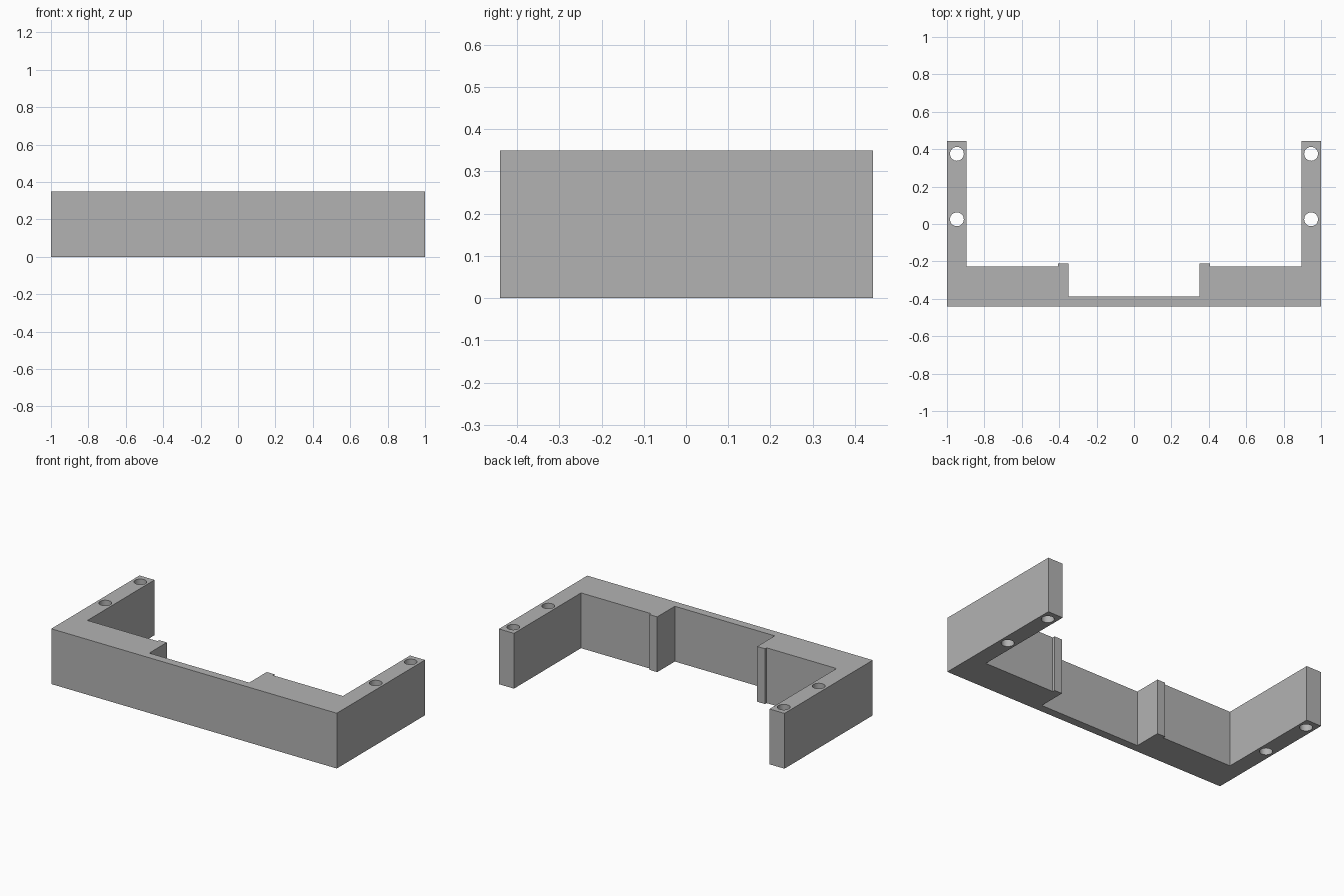
import bpy
import bmesh
from mathutils import Matrix

cube = bpy.data.objects.get("Cube")
if cube:
    bpy.data.objects.remove(cube, do_unlink=True)

HEIGHT = 0.35
HOLE_RADIUS = 0.037

grey = bpy.data.materials.new("plain grey")
grey.use_nodes = True
colour = (0.45, 0.45, 0.45, 1)
grey.diffuse_color = colour
grey.node_tree.nodes["Principled BSDF"].inputs["Base Color"].default_value = colour


def add_object(name, bm):
    bmesh.ops.recalc_face_normals(bm, faces=bm.faces)
    mesh = bpy.data.meshes.new(name)
    bm.to_mesh(mesh)
    bm.free()
    mesh.materials.append(grey)
    obj = bpy.data.objects.new(name, mesh)
    bpy.context.collection.objects.link(obj)
    return obj


# Bracket: half outline from front centre to recess centre, mirrored and extruded
half = [(1, -0.44), (1, 0.443), (0.895, 0.443), (0.895, -0.228),
        (0.405, -0.228), (0.405, -0.212), (0.35, -0.212), (0.35, -0.388)]
outline = half + [(-x, y) for x, y in reversed(half)]
bm = bmesh.new()
base = bm.faces.new([bm.verts.new((x, y, 0)) for x, y in outline])
top = bmesh.ops.extrude_face_region(bm, geom=[base], use_keep_orig=True)
bmesh.ops.translate(bm, vec=(0, 0, HEIGHT),
                    verts=[v for v in top["geom"] if isinstance(v, bmesh.types.BMVert)])
bracket = add_object("bracket", bm)

# Screw holes: two through each arm
bm = bmesh.new()
for x in (-0.947, 0.947):
    for y in (0.025, 0.375):
        bmesh.ops.create_cone(bm, cap_ends=True, segments=32, radius1=HOLE_RADIUS,
                              radius2=HOLE_RADIUS, depth=HEIGHT * 2,
                              matrix=Matrix.Translation((x, y, HEIGHT / 2)))
cutter = add_object("hole_cutter", bm)
cutter.hide_render = True
cutter.hide_viewport = True

cut = bracket.modifiers.new("screw_holes", 'BOOLEAN')
cut.operation = 'DIFFERENCE'
cut.solver = 'EXACT'
cut.object = cutter

# Apply the cut, then smooth the hole walls only
bpy.context.view_layer.objects.active = bracket
bracket.select_set(True)
bpy.ops.object.modifier_apply(modifier=cut.name)
bpy.data.objects.remove(cutter, do_unlink=True)
bpy.ops.object.shade_smooth_by_angle()
